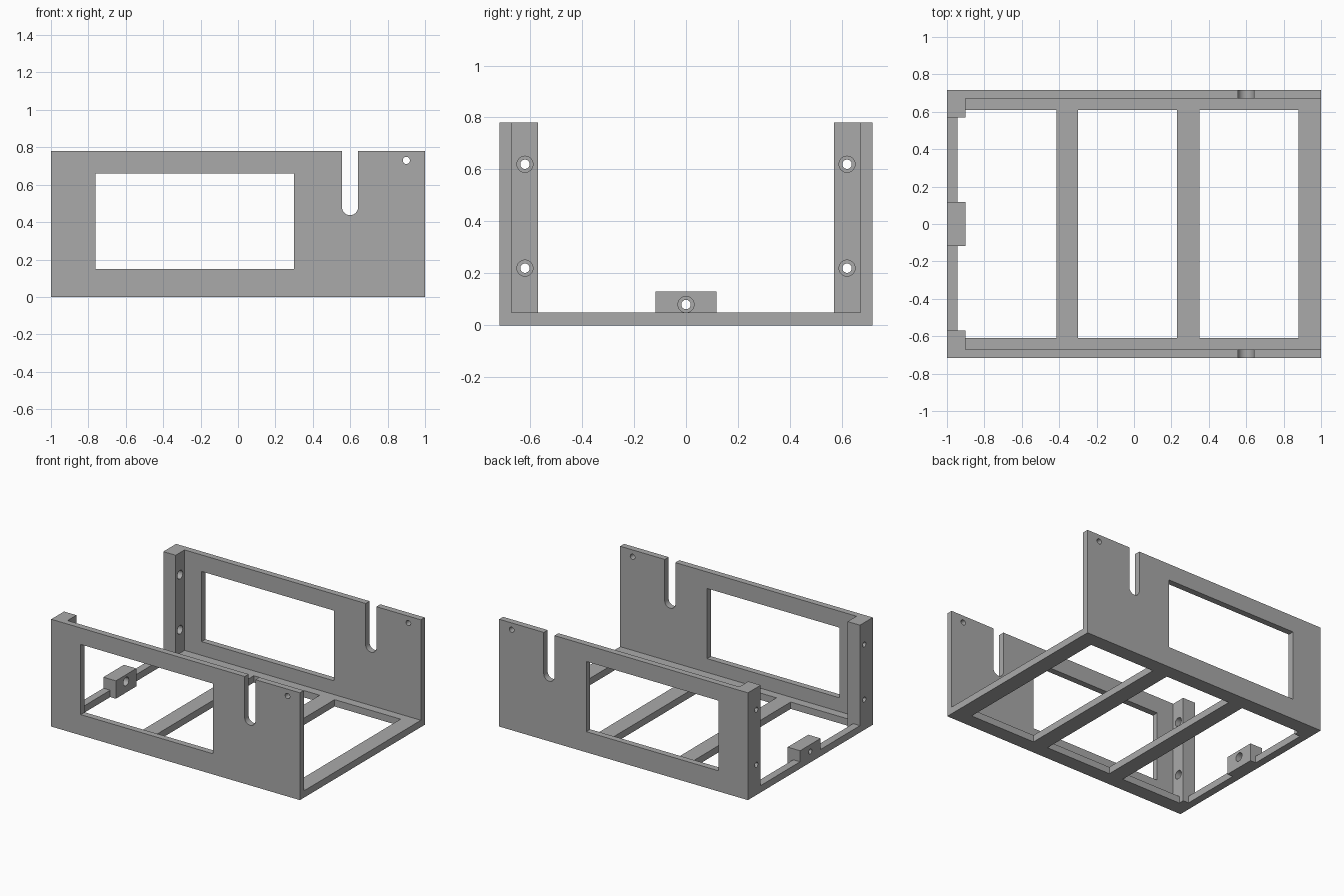
import bpy, bmesh
from math import pi, sin, cos
from mathutils import Matrix

if "Cube" in bpy.data.objects:
    bpy.data.objects.remove(bpy.data.objects["Cube"], do_unlink=True)

GREY = (0.4, 0.4, 0.4, 1)
mat = bpy.data.materials.new("plain_grey")
mat.use_nodes = True
mat.diffuse_color = GREY
mat.node_tree.nodes["Principled BSDF"].inputs["Base Color"].default_value = GREY

# Overall sizes
HALF_W, HALF_D, HEIGHT = 1.0, 0.717, 0.78
WALL, FLOOR = 0.045, 0.05
INNER = HALF_D - WALL


def rect(x0, x1, y0, y1):
    return [(x0, y0), (x1, y0), (x1, y1), (x0, y1)]


def arc(cx, cy, r, start=0, sweep=2 * pi, n=32):
    steps = n if sweep >= 2 * pi else n + 1
    return [(cx + r * cos(start + sweep * i / n), cy + r * sin(start + sweep * i / n))
            for i in range(steps)]


def finish(name, mesh):
    obj = bpy.data.objects.new(name, mesh)
    bpy.context.collection.objects.link(obj)
    mesh.materials.clear()
    mesh.materials.append(mat)
    bpy.ops.object.select_all(action='DESELECT')
    obj.select_set(True)
    bpy.context.view_layer.objects.active = obj
    bpy.ops.object.shade_smooth_by_angle()
    return obj


def plate(name, loops, thickness, matrix):
    """Extruded flat outline; loops after the first are openings."""
    curve = bpy.data.curves.new(name + "_outline", 'CURVE')
    curve.dimensions, curve.fill_mode = '2D', 'BOTH'
    curve.extrude = thickness / 2
    for loop in loops:
        spline = curve.splines.new('POLY')
        spline.points.add(len(loop) - 1)
        for point, (x, y) in zip(spline.points, loop):
            point.co = (x, y, 0, 1)
        spline.use_cyclic_u = True
    temp = bpy.data.objects.new(name + "_outline", curve)
    bpy.context.collection.objects.link(temp)
    mesh = bpy.data.meshes.new_from_object(
        temp.evaluated_get(bpy.context.evaluated_depsgraph_get()))
    bpy.data.objects.remove(temp, do_unlink=True)
    bm = bmesh.new()
    bm.from_mesh(mesh)
    bmesh.ops.remove_doubles(bm, verts=bm.verts, dist=0.0001)
    bmesh.ops.recalc_face_normals(bm, faces=bm.faces)
    bm.to_mesh(mesh)
    bm.free()
    mesh.transform(matrix)
    return finish(name, mesh)


def cutter(x0, x1, y, z, r):
    turn = Matrix.Translation(((x0 + x1) / 2, y, z)) @ Matrix.Rotation(pi / 2, 4, 'Y')
    mesh = bpy.data.meshes.new("bore_cutter")
    bm = bmesh.new()
    bmesh.ops.create_cone(bm, cap_ends=True, segments=32, radius1=r, radius2=r,
                          depth=x1 - x0, matrix=turn)
    bm.to_mesh(mesh)
    bm.free()
    obj = bpy.data.objects.new("bore_cutter", mesh)
    obj.hide_render = True
    bpy.context.collection.objects.link(obj)
    return obj


def bored_block(name, y0, y1, top, holes):
    """Block on the right end with counterbored screw holes along x."""
    x0, x1 = -HALF_W, -0.9
    mesh = bpy.data.meshes.new(name)
    bm = bmesh.new()
    bmesh.ops.create_cube(bm, size=1, matrix=Matrix.Translation(
        ((x0 + x1) / 2, (y0 + y1) / 2, top / 2)) @ Matrix.Diagonal((x1 - x0, y1 - y0, top, 1)))
    bm.to_mesh(mesh)
    bm.free()
    block = finish(name, mesh)
    cutters = []
    for y, z in holes:
        cutters.append(cutter(x0 - 0.05, x1 + 0.05, y, z, 0.018))
        cutters.append(cutter(x1 - 0.05, x1 + 0.07, y, z, 0.031))
    for c in cutters:
        mod = block.modifiers.new("bore", 'BOOLEAN')
        mod.operation, mod.solver, mod.object = 'DIFFERENCE', 'EXACT', c
    bpy.context.view_layer.update()
    baked = bpy.data.meshes.new_from_object(
        block.evaluated_get(bpy.context.evaluated_depsgraph_get()))
    bpy.data.objects.remove(block, do_unlink=True)
    for c in cutters:
        bpy.data.objects.remove(c, do_unlink=True)
    finish(name, baked)


# Floor frame with three openings between the crossbars
openings = [rect(a, b, -0.61, 0.61) for a, b in ((-0.945, -0.415), (-0.3, 0.23), (0.35, 0.88))]
plate("floor_frame", [rect(-HALF_W, HALF_W, -INNER, INNER)] + openings, FLOOR,
      Matrix.Translation((0, 0, FLOOR / 2)))

# Side walls: window, open-topped slot and pin hole
slot_x, slot_r, slot_z = 0.599, 0.043, 0.48
outline = [(-HALF_W, HEIGHT), (-HALF_W, 0), (HALF_W, 0), (HALF_W, HEIGHT),
           (slot_x + slot_r, HEIGHT)]
outline += arc(slot_x, slot_z, slot_r, 0, -pi, 20) + [(slot_x - slot_r, HEIGHT)]
wall_loops = [outline, rect(-0.763, 0.3, 0.15, 0.66), arc(0.9, 0.73, 0.019)]

for side, label in ((-1, "front"), (1, "back")):
    plate(label + "_wall", wall_loops, WALL,
          Matrix.Translation((0, side * (HALF_D - WALL / 2), 0)) @ Matrix.Rotation(pi / 2, 4, 'X'))
    # Corner posts against each wall
    y0, y1 = sorted((side * 0.57, side * INNER))
    bored_block(label + "_corner_post", y0, y1, HEIGHT,
                [(side * 0.62, z) for z in (0.22, 0.62)])

# Middle screw block
bored_block("middle_screw_block", -0.118, 0.118, 0.13, [(0, 0.08)])
